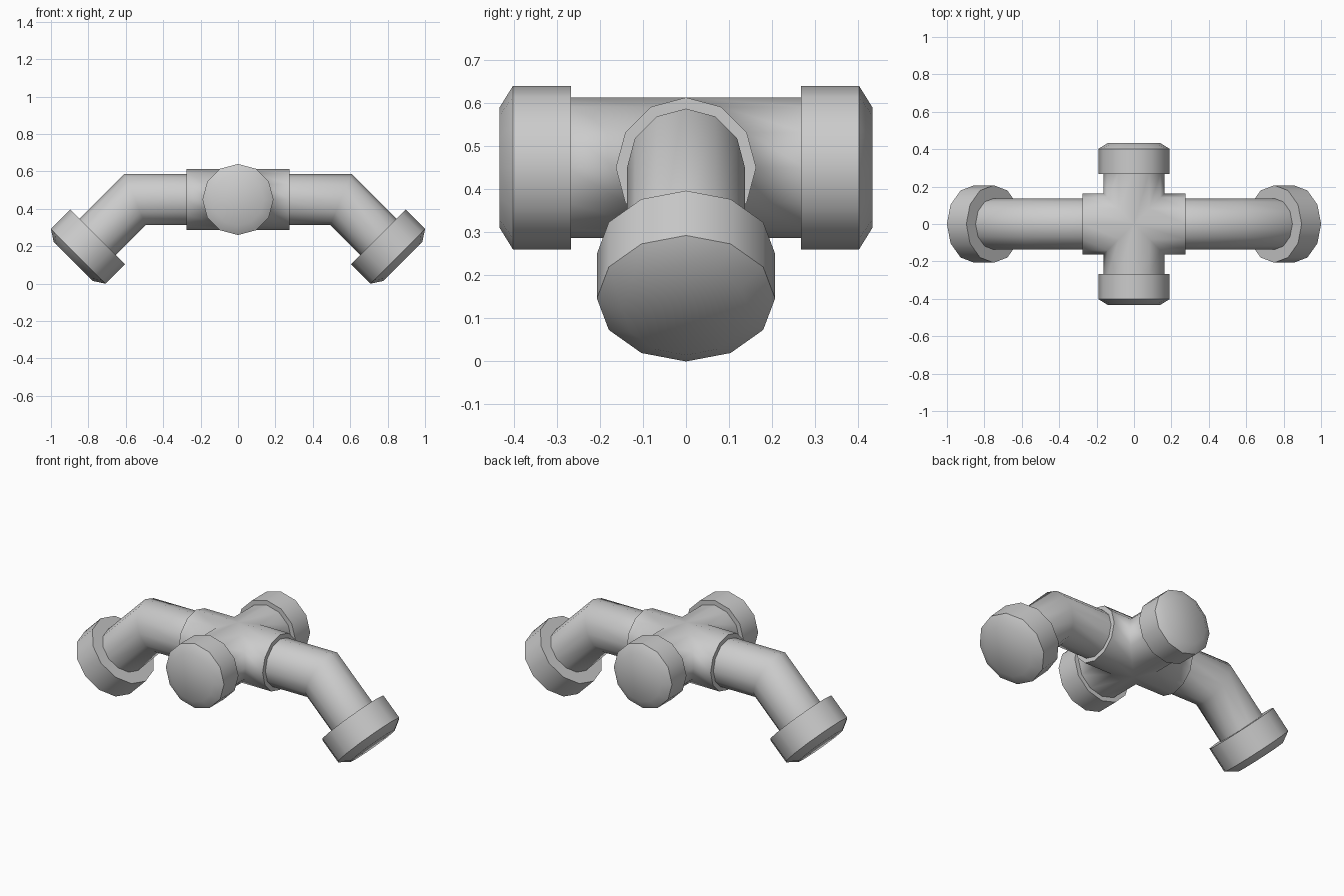
import bpy, bmesh
from math import sin, cos, tan, pi, radians
from mathutils import Vector

if "Cube" in bpy.data.objects:
    bpy.data.objects.remove(bpy.data.objects["Cube"], do_unlink=True)

SIDES = 12
AXIS_Z = 0.45
UP = Vector((0, 0, 1))

grey = bpy.data.materials.new("plain grey")
grey.use_nodes = True
grey.diffuse_color = (0.6, 0.6, 0.6, 1)
grey.node_tree.nodes["Principled BSDF"].inputs["Base Color"].default_value = (0.6, 0.6, 0.6, 1)


def finish(name, bm, sharp_angle):
    """Weld, orient and smooth the mesh, keeping hard convex edges sharp."""
    bmesh.ops.remove_doubles(bm, verts=bm.verts, dist=0.0005)
    bmesh.ops.recalc_face_normals(bm, faces=bm.faces)
    for f in bm.faces:
        f.smooth = True
    for e in bm.edges:
        if len(e.link_faces) == 2 and e.is_convex:
            e.smooth = e.calc_face_angle() < radians(sharp_angle)
    mesh = bpy.data.meshes.new(name)
    bm.to_mesh(mesh)
    bm.free()
    mesh.materials.append(grey)
    obj = bpy.data.objects.new(name, mesh)
    bpy.context.collection.objects.link(obj)


def ring(bm, center, up, side, radius):
    angles = [2 * pi * i / SIDES for i in range(SIDES)]
    return [bm.verts.new(center + radius * (up * cos(a) + side * sin(a))) for a in angles]


def bridge(bm, a, b):
    for i in range(SIDES):
        j = (i + 1) % SIDES
        bm.faces.new((a[i], a[j], b[j], b[i]))


def tube(name, sections):
    """Closed tube through (center, up, side, radius) sections."""
    bm = bmesh.new()
    rings = [ring(bm, *s) for s in sections]
    for a, b in zip(rings, rings[1:]):
        bridge(bm, a, b)
    bm.faces.new(rings[0])
    bm.faces.new(rings[-1])
    finish(name, bm, 50)


def cap(name, base, axis, up, radius, depth, end_radius, bevel):
    side = axis.cross(up)
    profile = [(0, radius), (depth, radius), (depth + bevel, end_radius)]
    tube(name, [(base + axis * d, up, side, r) for d, r in profile])


# Four-way body: arms mitred against each other along the diagonals
bm = bmesh.new()
hub = Vector((0, 0, AXIS_Z))
for axis in (Vector((1, 0, 0)), Vector((0, 1, 0)), Vector((-1, 0, 0)), Vector((0, -1, 0))):
    side = axis.cross(UP)
    inner = ring(bm, hub, UP, side, 0.163)
    for v in inner:
        v.co += axis * abs((v.co - hub).dot(side))
    outer = ring(bm, hub + axis * 0.275, UP, side, 0.163)
    bridge(bm, inner, outer)
    bm.faces.new(outer)
finish("cross_body", bm, 50)

# Caps on the front and back arms
for name, s in (("front_cap", -1), ("back_cap", 1)):
    cap(name, Vector((0, s * 0.267, AXIS_Z)), Vector((0, s, 0)), UP, 0.19, 0.135, 0.14, 0.031)

# Bent side pipes with their larger end caps
for name, s in (("left", 1), ("right", -1)):
    axis = Vector((s, 0, -1)).normalized()
    up = Vector((s, 0, 1)).normalized()
    side = Vector((0, -s, 0))
    mitre = Vector((s * tan(pi / 8), 0, 1))
    bend = Vector((s * 0.55, 0, AXIS_Z))
    cap_base = Vector((s * 0.75, 0, 0.25))
    tube(name + "_elbow_pipe", [
        (Vector((s * 0.25, 0, AXIS_Z)), UP, side, 0.137),
        (bend, mitre, side, 0.137),
        (cap_base + axis * 0.03, up, side, 0.137),
    ])
    cap(name + "_end_cap", cap_base, axis, up, 0.207, 0.147, 0.148, 0.038)
